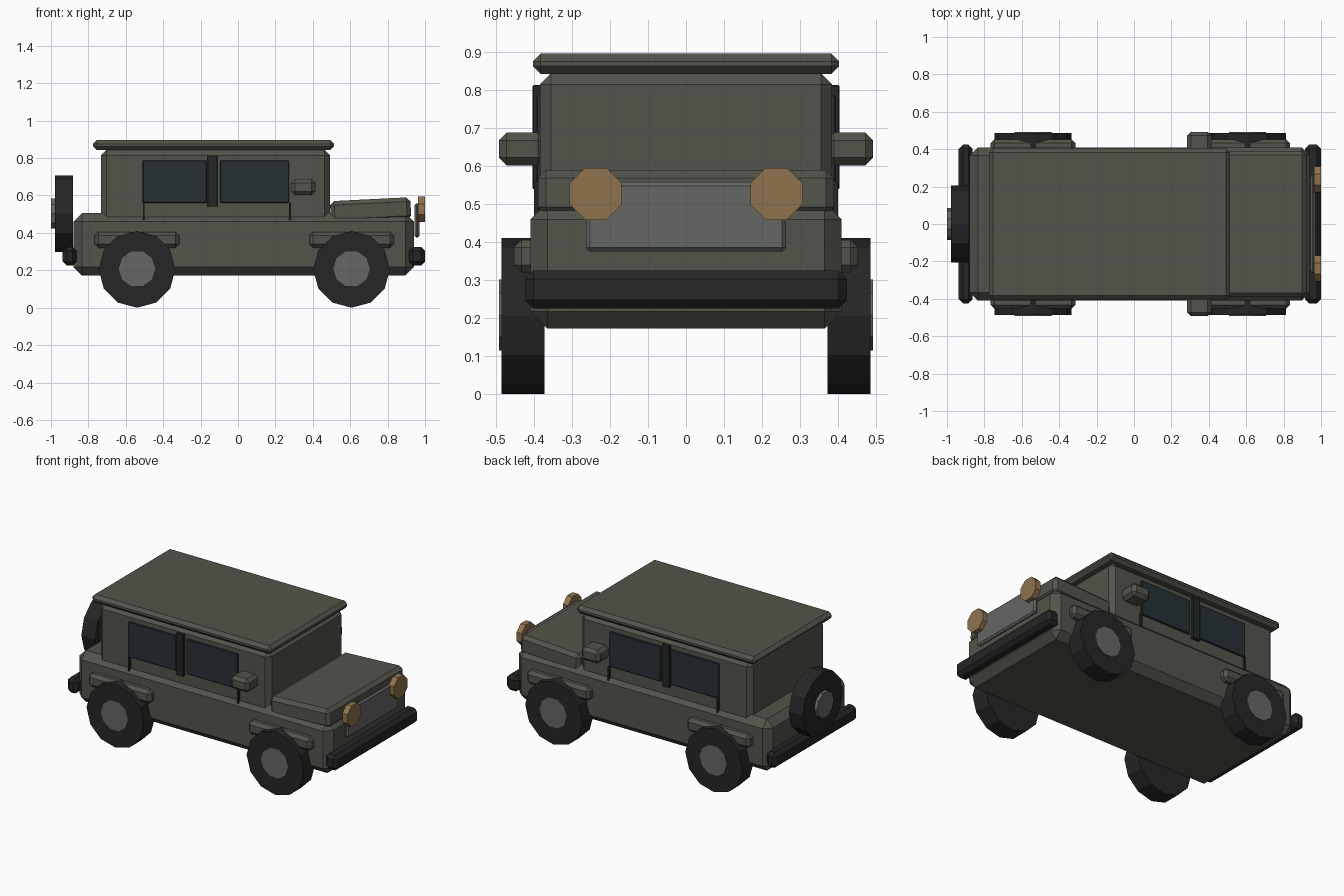
import bpy, bmesh, math
from mathutils import Matrix, Vector

if "Cube" in bpy.data.objects:
    bpy.data.objects.remove(bpy.data.objects["Cube"])


def mat(name, rgb):
    m = bpy.data.materials.new(name)
    m.diffuse_color = (*rgb, 1)
    m.use_nodes = True
    m.node_tree.nodes["Principled BSDF"].inputs["Base Color"].default_value = m.diffuse_color
    return m


OLIVE = mat("olive_paint", (0.085, 0.09, 0.07))
DARK = mat("black_rubber", (0.018, 0.019, 0.019))
GLASS = mat("dark_glass", (0.02, 0.03, 0.036))
METAL = mat("grey_metal", (0.13, 0.135, 0.13))
LAMP = mat("amber_lamp", (0.28, 0.17, 0.075))


def finish(bm, name, m):
    me = bpy.data.meshes.new(name)
    bm.to_mesh(me)
    bm.free()
    me.materials.append(m)
    ob = bpy.data.objects.new(name, me)
    bpy.context.collection.objects.link(ob)
    return ob


def box(name, x, y, z, m, bevel=0.0, tilt=0.0):
    """Chamfered box from (min, max) ranges, optionally tilted about y."""
    lo, hi = Vector((x[0], y[0], z[0])), Vector((x[1], y[1], z[1]))
    bm = bmesh.new()
    bmesh.ops.create_cube(bm, size=1, matrix=Matrix.Diagonal((*(hi - lo), 1)))
    if bevel:
        bmesh.ops.bevel(bm, geom=bm.edges[:], offset=bevel, segments=1,
                        affect='EDGES', profile=0.5)
    place = Matrix.Translation((lo + hi) / 2) @ Matrix.Rotation(tilt, 4, 'Y')
    bmesh.ops.transform(bm, matrix=place, verts=bm.verts)
    return finish(bm, name, m)


def disc(name, centre, radius, depth, sides, axis, m, turn=0.0):
    """Flat-sided cylinder along the x or y axis."""
    bm = bmesh.new()
    aim = Matrix.Rotation(math.pi / 2, 4, 'Y' if axis == 'x' else 'X')
    bmesh.ops.create_cone(bm, cap_ends=True, segments=sides, radius1=radius,
                          radius2=radius, depth=depth,
                          matrix=Matrix.Translation(centre) @ aim @ Matrix.Rotation(turn, 4, 'Z'))
    return finish(bm, name, m)


# Main shell
box("lower_body", (-0.88, 0.94), (-0.41, 0.41), (0.172, 0.505), OLIVE, 0.045)
box("cabin", (-0.733, 0.492), (-0.385, 0.385), (0.42, 0.845), OLIVE, 0.03)
box("roof", (-0.775, 0.513), (-0.403, 0.403), (0.843, 0.896), OLIVE, 0.02)
box("hood", (0.494, 0.924), (-0.39, 0.39), (0.46, 0.58), OLIVE, 0.022, -0.05)

# Bumpers, grille and headlights
box("front_bumper", (0.914, 1.0), (-0.424, 0.424), (0.225, 0.325), DARK, 0.022)
box("rear_bumper", (-0.937, -0.863), (-0.424, 0.424), (0.225, 0.325), DARK, 0.022)
box("grille", (0.944, 0.97), (-0.263, 0.263), (0.375, 0.558), METAL, 0.01)
for s in (-1, 1):
    disc("headlight", (0.981, s * 0.238, 0.527), 0.074, 0.038, 8, 'x', LAMP, math.pi / 8)


def side(s, a, b):
    return tuple(sorted((s * a, s * b)))


for s in (-1, 1):
    # Windows, pillar and door seams
    for x in ((-0.51, -0.166), (-0.095, 0.273)):
        box("window", x, side(s, 0.375, 0.395), (0.56, 0.787), GLASS, 0.004)
    box("door_pillar", (-0.162, -0.109), side(s, 0.375, 0.404), (0.54, 0.813), DARK, 0.002)
    for x in (-0.504, 0.278):
        box("door_seam", (x - 0.005, x + 0.005), side(s, 0.375, 0.4), (0.46, 0.56), DARK)
    # Side mirror
    box("side_mirror", (0.284, 0.414), side(s, 0.37, 0.492), (0.602, 0.688), OLIVE, 0.02)
    # Fenders and wheels
    for x in (-0.54, 0.607):
        box("fender", (x - 0.226, x + 0.226), side(s, 0.36, 0.453), (0.32, 0.406), OLIVE, 0.02)
        disc("wheel", (x, s * 0.429, 0.205), 0.205, 0.114, 12, 'y', DARK)
        disc("hub", (x, s * 0.461, 0.208), 0.098, 0.062, 10, 'y', METAL, math.pi / 10)

# Spare wheel on the tail
disc("spare_wheel", (-0.93, 0, 0.503), 0.205, 0.098, 12, 'x', DARK)
disc("spare_hub", (-0.975, 0, 0.503), 0.085, 0.05, 10, 'x', METAL)
